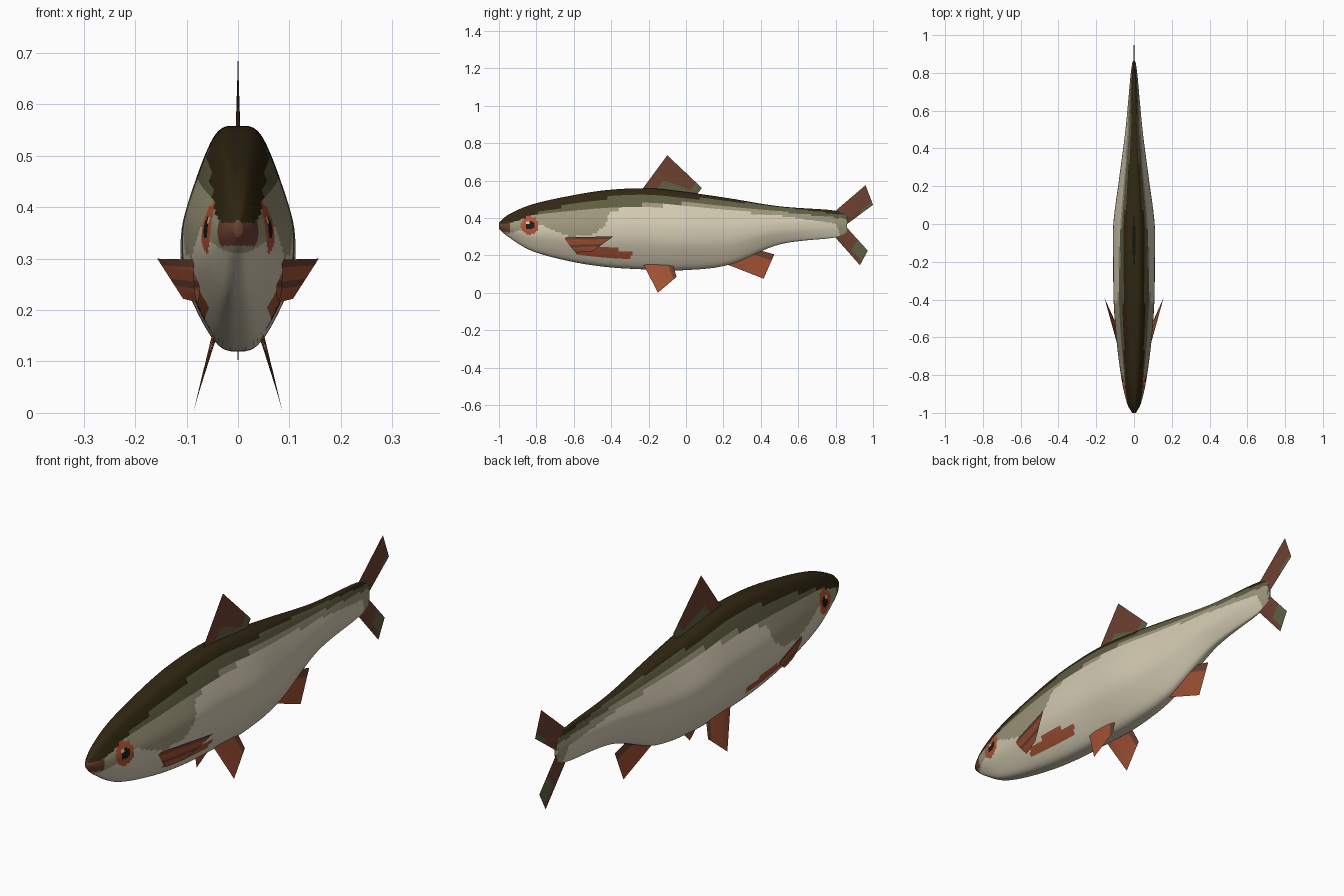
import bpy, bmesh
from mathutils import Vector

if "Cube" in bpy.data.objects:
    bpy.data.objects.remove(bpy.data.objects["Cube"])


def material(name, rgb):
    m = bpy.data.materials.new(name)
    m.diffuse_color = (*rgb, 1)
    m.use_nodes = True
    m.node_tree.nodes["Principled BSDF"].inputs["Base Color"].default_value = m.diffuse_color
    return m


MATS = [material(n, c) for n, c in (
    ("dark back", (0.030, 0.020, 0.006)),
    ("olive", (0.115, 0.112, 0.055)),
    ("khaki", (0.34, 0.31, 0.20)),
    ("pale belly", (0.66, 0.60, 0.45)),
    ("fin red", (0.36, 0.085, 0.035)),
    ("fin brown", (0.15, 0.052, 0.030)),
    ("eye red", (0.45, 0.09, 0.035)),
    ("pupil black", (0.012, 0.010, 0.008)))]
DARK, OLIVE, KHAKI, PALE, RED, BROWN, EYE, PUPIL = range(8)


def lerp_table(table, y):
    for (y0, z0), (y1, z1) in zip(table, table[1:]):
        if y <= y1:
            return z0 + (z1 - z0) * max(0, (y - y0) / max(y1 - y0, 1e-6))
    return table[-1][1]


def spline(pts, steps, closed=False):
    """Catmull-Rom curve through points of any dimension."""
    n, out = len(pts), []
    pick = (lambda i: pts[i % n]) if closed else (lambda i: pts[min(max(i, 0), n - 1)])
    for i in range(n if closed else n - 1):
        p = [pick(i + k) for k in (-1, 0, 1, 2)]
        for s in range(steps):
            t = s / steps
            out.append([b + 0.5 * t * (c - a + t * (2*a - 5*b + 4*c - d + t * (3*(b - c) + d - a)))
                        for a, b, c, d in zip(*p)])
    if not closed:
        out.append(list(pts[-1]))
    return out


def finish(bm, name, smooth):
    bmesh.ops.recalc_face_normals(bm, faces=bm.faces[:])
    for f in bm.faces:
        f.smooth = smooth
    me = bpy.data.meshes.new(name)
    bm.to_mesh(me)
    bm.free()
    for m in MATS:
        me.materials.append(m)
    ob = bpy.data.objects.new(name, me)
    bpy.context.collection.objects.link(ob)
    return ob


# Body stations: y, top z, bottom z, half width
STATIONS = [(-1.0, .375, .342, .010), (-.945, .420, .295, .038), (-.82, .473, .222, .066),
            (-.62, .518, .168, .092), (-.42, .549, .137, .107), (-.2, .558, .124, .110),
            (0, .538, .121, .109), (.23, .505, .150, .080), (.5, .462, .258, .045),
            (.78, .441, .293, .019), (.86, .415, .315, .008)]
HALF = [(.42, .91), (.86, .35), (1, 0), (.91, -.40), (.42, -.90)]
SECTION = [(0, 1)] + HALF + [(0, -1)] + [(-w, t) for w, t in reversed(HALF)]

# Lower edges of the painted bands along the body
BACK_EDGE = [(-1, .36), (-.9, .385), (-.78, .43), (-.6, .475), (-.4, .51),
             (-.2, .525), (0, .51), (.3, .482), (.86, .415)]
OLIVE_EDGE = [(-1, .35), (-.85, .405), (-.7, .425), (-.58, .445), (-.3, .468),
              (0, .478), (.3, .455), (.86, .395)]
PALE_EDGE = [(-1, .30), (-.9, .33), (-.78, .365), (-.7, .33), (-.62, .30), (-.5, .31),
             (-.43, .36), (-.41, .44), (-.2, .465), (.05, .465), (.2, .44), (.5, .412),
             (.80, .37), (.83, .30)]


def body_colour(c):
    x, y, z = abs(c.x), c.y, c.z
    r = ((y + .835) ** 2 + (z - .36) ** 2) ** .5
    if x > .02 and r < .048:                                   # eye
        if (y + .848) ** 2 + (z - .375) ** 2 < .009 ** 2:
            return PALE
        return PUPIL if r < .023 else EYE
    if y < -.94 and .325 < z < .37:                            # mouth
        return BROWN
    if x > .04 and ((y + .43) / .155) ** 2 + ((z - .21 - .05 * (y + .43) * -1) / .028) ** 2 < 1:
        return RED                                             # flush fin patch
    if z > lerp_table(BACK_EDGE, y):
        return DARK
    if z > lerp_table(OLIVE_EDGE, y):
        return OLIVE
    return KHAKI if z > lerp_table(PALE_EDGE, y) else PALE


# Body loft
bm = bmesh.new()
section = spline(SECTION, 6, True)
rings = [[bm.verts.new((w * hw, y, (zt + zb) / 2 + t * (zt - zb) / 2)) for w, t in section]
         for y, zt, zb, hw in spline(STATIONS, 18)]
n = len(section)
for a, b in zip(rings, rings[1:]):
    for i in range(n):
        bm.faces.new((a[i], a[(i + 1) % n], b[(i + 1) % n], b[i]))
bm.faces.new(rings[0])
bm.faces.new(rings[-1])
for f in bm.faces:
    f.material_index = body_colour(f.calc_center_median())
finish(bm, "body", True)


def fin(name, corners, colour, thick=.005, steps=12):
    """Thin wedge: base front, tip front, tip rear, base rear; colour(u along, v out)."""
    a, b, c, d = map(Vector, corners)
    nrm = (c - a).cross(d - b).normalized()
    bm = bmesh.new()
    for side in (1, -1):
        grid = []
        for i in range(steps + 1):
            u, row = i / steps, []
            for j in range(steps + 1):
                v = j / steps
                p = a.lerp(d, u).lerp(b.lerp(c, u), v)
                row.append(bm.verts.new(p + nrm * side * thick * (1 - v) * min(1, 4*u + .1, 4*(1-u) + .1)))
            grid.append(row)
        for i in range(steps):
            for j in range(steps):
                q = [grid[i][j], grid[i + 1][j], grid[i + 1][j + 1], grid[i][j + 1]]
                f = bm.faces.new(q)
                f.material_index = colour((i + .5) / steps, (j + .5) / steps)
    bmesh.ops.remove_doubles(bm, verts=bm.verts[:], dist=1e-5)
    return finish(bm, name, False)


# Fins on the centre line
fin("dorsal_fin", [(0, -.24, .545), (0, -.10, .735), (0, .085, .56), (0, .05, .515)],
    lambda u, v: OLIVE if u > .25 and v < .4 or u > .85 else BROWN)
fin("tail_upper_lobe", [(0, .79, .43), (0, .96, .575), (0, 1.0, .47), (0, .845, .355)],
    lambda u, v: KHAKI if v < .12 else OLIVE if u > .8 and v > .6 else BROWN)
fin("tail_lower_lobe", [(0, .845, .365), (0, .972, .225), (0, .93, .147), (0, .79, .305)],
    lambda u, v: KHAKI if v < .12 else OLIVE if v > .55 and u < .75 else BROWN)
fin("anal_fin", [(0, .21, .155), (0, .415, .075), (0, .472, .205), (0, .40, .225)],
    lambda u, v: BROWN if u > .75 else RED)

# Paired fins
for s, side in ((1, "left"), (-1, "right")):
    fin("pelvic_fin_" + side, [(s*.045, -.23, .155), (s*.087, -.15, 0), (s*.067, -.05, .085), (s*.045, -.07, .15)],
        lambda u, v: BROWN if u > .8 else RED)
    fin("pectoral_fin_" + side, [(s*.083, -.655, .298), (s*.157, -.39, .30), (s*.107, -.50, .222), (s*.078, -.59, .215)],
        lambda u, v: BROWN if u < .2 or .5 < u < .65 else RED)
